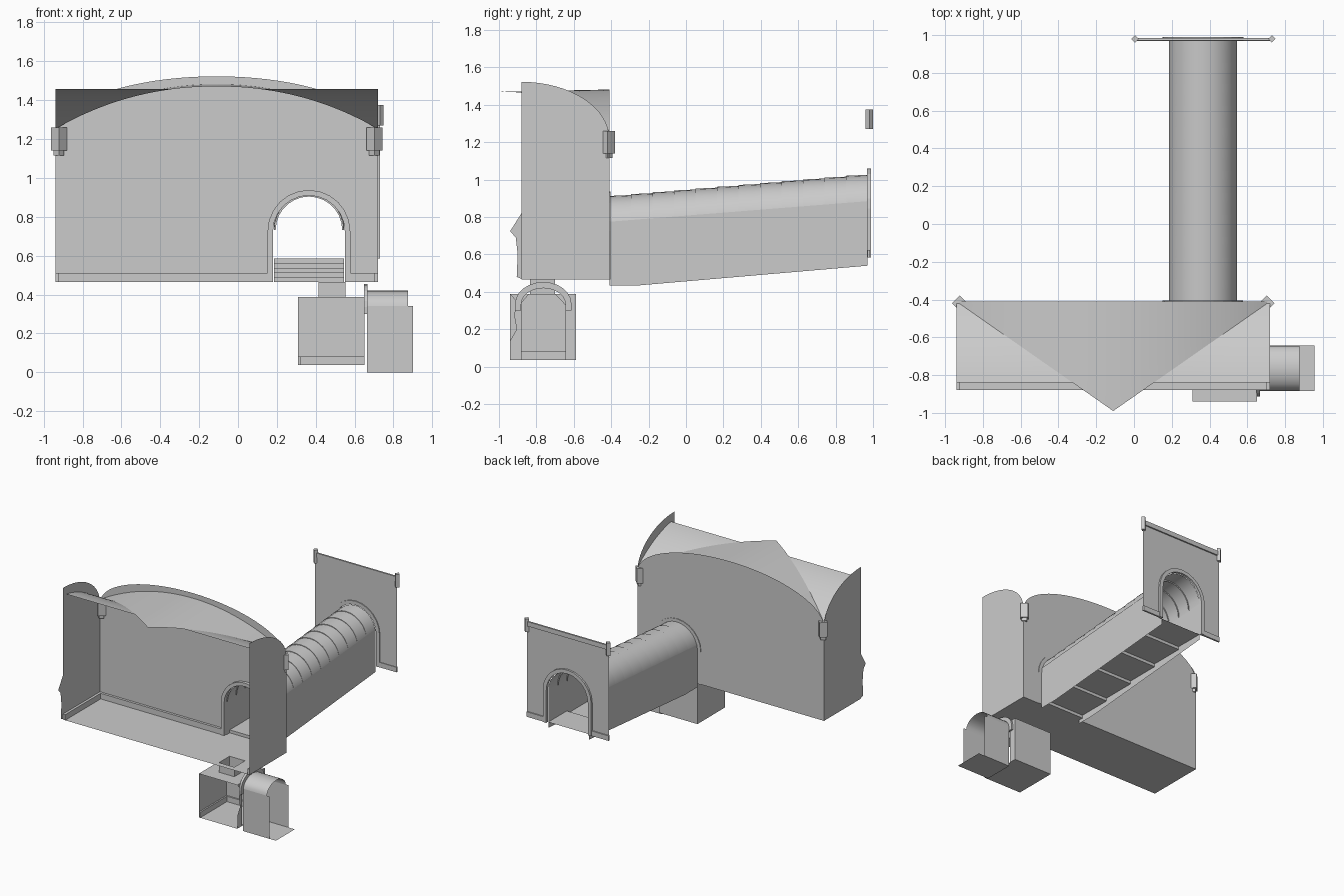
import bpy
from math import sin, cos, pi, sqrt

if "Cube" in bpy.data.objects:
    bpy.data.objects.remove(bpy.data.objects["Cube"])


def mesh(name, verts, faces, smooth=False):
    me = bpy.data.meshes.new(name)
    me.from_pydata(verts, [], faces)
    me.update()
    ob = bpy.data.objects.new(name, me)
    bpy.context.collection.objects.link(ob)
    for p in me.polygons:
        p.use_smooth = smooth
    return ob


def sheet(name, pts):
    return mesh(name, pts, [list(range(len(pts)))])


def grid(name, rows, smooth=False, closed=False):
    n = len(rows[0])
    verts = [p for r in rows for p in r]
    faces = []
    for i in range(len(rows) - 1):
        for j in range(n if closed else n - 1):
            k = (j + 1) % n
            faces.append((i*n + j, i*n + k, (i + 1)*n + k, (i + 1)*n + j))
    if closed:
        faces += [list(range(n)), list(range(len(verts) - n, len(verts)))]
    return mesh(name, verts, faces, smooth)


def box(name, a, b, turn=0):
    c = [(p + q)/2 for p, q in zip(a, b)]
    bpy.ops.mesh.primitive_cube_add(size=1, location=c, rotation=(0, 0, turn))
    ob = bpy.context.object
    ob.name = name
    ob.scale = [q - p for p, q in zip(a, b)]
    return ob


def arc(c, zs, r, h, n=12):
    return [(c - r*cos(pi*i/n), zs + h*sin(pi*i/n)) for i in range(n + 1)]


def door(c, zb, zs, r, h, n=12):
    return [(c - r, zb)] + arc(c, zs, r, h, n) + [(c + r, zb)]


def frame(name, c, zb, zs, ri, hi, w, d0, d1, along_x=False):
    # arched trim with a rectangular section
    rows = []
    for (a, z), (b, y) in zip(door(c, zb, zs, ri, hi), door(c, zb, zs, ri + w, hi + w)):
        sec = [(a, d0, z), (b, d0, y), (b, d1, y), (a, d1, z)]
        rows.append([(q, p, s) if along_x else (p, q, s) for p, q, s in sec])
    return grid(name, rows, closed=True)


X0, X1, XC = -0.94, 0.72, -0.11
YF, YB, ZF = -0.88, -0.41, 0.465
DC = 0.365  # doorway centre

# hall walls
pts = [(X0, ZF)] + door(DC, ZF, 0.725, 0.185, 0.185) + [(X1, ZF)]
pts += arc(XC, 1.22, 0.83, 0.303, 40)[::-1]
sheet("hall_back_wall", [(x, YB, z) for x, z in pts])
for x, side in ((X0, "left"), (X1, "right")):
    top = [(YB - 0.47*(1 - cos(pi/2*i/16)), 1.22 + 0.303*sin(pi/2*i/16)) for i in range(17)]
    sheet("hall_wall_" + side, [(x, y, z) for y, z in [(YF, ZF), (YB, ZF)] + top])
    box("baseboard_" + side, (min(x, x + (0.02 if x < 0 else -0.02)), YF, ZF),
        (max(x, x + (0.02 if x < 0 else -0.02)), YB, 0.51))
sheet("broken_wall_edge", [(X0, y, z) for y, z in
      [(-0.88, 0.47), (-0.905, 0.48), (-0.9, 0.6), (-0.91, 0.69), (-0.94, 0.725), (-0.88, 0.82)]])
box("baseboard_back_left", (X0, YB - 0.02, ZF), (DC - 0.2, YB, 0.51))
box("baseboard_back_right", (DC + 0.2, YB - 0.02, ZF), (X1, YB, 0.51))
frame("hall_door_frame", DC, ZF, 0.725, 0.185, 0.185, 0.028, -0.435, -0.405)


# hall floor with a square shaft hole
def ring_floor(name, x0, x1, y0, y1, z, hx0, hx1, hy0, hy1):
    o = [(x0, y0, z), (x1, y0, z), (x1, y1, z), (x0, y1, z)]
    h = [(hx0, hy0, z), (hx1, hy0, z), (hx1, hy1, z), (hx0, hy1, z)]
    mesh(name, o + h, [(i, (i + 1) % 4, 4 + (i + 1) % 4, 4 + i) for i in range(4)])


HOLE = (0.415, 0.552, -0.835, -0.70)
ring_floor("hall_floor", X0, X1, YF, YB, ZF, *HOLE)
shaft = [(HOLE[0], HOLE[2]), (HOLE[1], HOLE[2]), (HOLE[1], HOLE[3]), (HOLE[0], HOLE[3]), (HOLE[0], HOLE[2])]
grid("shaft", [[(x, y, z) for x, y in shaft] for z in (0.385, ZF)])


# groin vault: back cell and two side cells meeting along diagonals
def vz(t):
    r = 1.61
    return 1.25 + 0.232 - r + sqrt(r*r - (0.83*(1 - t))**2)


N = 24
rows = []
for i in range(2*N + 1):
    t = 1 - abs(i/N - 1)
    x = X0 + 1.66*i/(2*N)
    rows.append([(x, YB - 0.58*t*s, vz(t) - 0.012*t*s) for s in (0, 0.25, 0.5, 0.75, 1)])
grid("vault_back_cell", rows, True)
for x, sg, side in ((X0, 1, "left"), (X1, -1, "right")):
    rows = []
    for i in range(19):
        t = 0.741*i/18
        rows.append([(x + sg*0.83*t*s, YB - 0.58*t, vz(t) - 0.012*t) for s in (0, 0.5, 1)])
    grid("vault_cell_" + side, rows, True)
    # corner corbels
    cx, cy = x + sg*0.018, YB - 0.01
    box("corbel_" + side, (cx - .029, cy - .029, 1.14), (cx + .029, cy + .029, 1.26), pi/4)
    box("corbel_foot_" + side, (cx - .019, cy - .019, 1.115), (cx + .019, cy + .019, 1.15), pi/4)

# sloping corridor: side walls, stepped vault, stairs
Y0, Y1 = -0.41, 0.97
for x, side in ((DC - 0.18, "left"), (DC + 0.18, "right")):
    sheet("corridor_wall_" + side, [(x, y, z) for y, z in
          [(Y0, 0.435), (-0.25, 0.435), (Y1, 0.54), (Y1, 0.885), (Y0, 0.775)]])
step = (Y1 - Y0)/12
for i in range(12):
    a, zs = Y0 + step*i, 0.733 + 0.0098*i
    rows = [[(x, y, z) for x, z in arc(DC, zs + dz, 0.18, 0.18, 14)]
            for y, dz in ((a, 0), (a + step, 0.005))]
    rows.insert(0, [(DC + (x - DC)*0.95, a, zs + (z - zs)*0.95) for x, _, z in rows[0]])
    ob = grid("corridor_vault_%02d" % i, rows)
    for k, p in enumerate(ob.data.polygons):
        p.use_smooth = k >= 14
prof, z = [(Y0, ZF)], ZF
for i in range(5):
    y = Y0 + 0.04 + 0.276*i
    prof += [(y, z), (y, z + 0.024)]
    z += 0.024
prof.append((Y1, z))
grid("corridor_stairs", [[(x, y, z) for y, z in prof] for x in (DC - 0.18, DC + 0.18)])

# far end panel
PX0, PX1, PY = 0.0, 0.73, 0.975
pts = [(PX0, 0.585)] + door(DC, 0.585, 0.845, 0.185, 0.185) + [(PX1, 0.585), (PX1, 1.35), (PX0, 1.35)]
sheet("end_panel", [(x, PY, z) for x, z in pts])
frame("end_door_frame", DC, 0.585, 0.845, 0.185, 0.185, 0.03, 0.968, 0.99)
box("end_cornice", (PX0, 0.972, 1.315), (PX1, 0.986, 1.352))
box("end_base_left", (PX0, 0.97, 0.585), (DC - 0.2, 0.984, 0.625))
box("end_base_right", (DC + 0.2, 0.97, 0.585), (PX1, 0.984, 0.625))
for x in (PX0 + 0.005, PX1 - 0.0):
    box("end_corbel", (x - .014, PY - .009, 1.27), (x + .014, PY + .018, 1.375), pi/4)

# cellar room under the hall
CX0, CX1, CY0, CY1, CZ0, CZ1 = 0.31, 0.652, -0.94, -0.588, 0.037, 0.388
sheet("cellar_floor", [(CX0, CY0, CZ0), (CX1, CY0, CZ0), (CX1, CY1, CZ0), (CX0, CY1, CZ0)])
ring_floor("cellar_ceiling", CX0, CX1, CY0, CY1, CZ1, *HOLE)
sheet("cellar_back_wall", [(CX0, CY1, CZ0), (CX1, CY1, CZ0), (CX1, CY1, CZ1), (CX0, CY1, CZ1)])
sheet("cellar_left_wall", [(CX0, CY0, CZ0), (CX0, CY1, CZ0), (CX0, CY1, CZ1), (CX0, CY0, CZ1)])
PC = -0.763
pts = [(CY1, CZ0), (CY1, CZ1)] + [(-0.70, CZ1)] + [(-0.645, 0.33), (-0.645, CZ0)]
sheet("cellar_right_wall", [(CX1, y, z) for y, z in pts])
sheet("cellar_broken_edge", [(CX1, y, z) for y, z in
      [(-0.88, CZ0), (-0.88, 0.34), (-0.84, CZ1), (-0.94, CZ1), (-0.9, 0.34), (-0.92, 0.28),
       (-0.905, 0.2), (-0.94, 0.14), (-0.94, CZ0)]])
box("cellar_base_back", (CX0, CY1 - 0.012, CZ0), (CX1, CY1, 0.08))
box("cellar_base_left", (CX0, CY0, CZ0), (CX0 + 0.012, CY1, 0.08))

# side passage with vault and open floor
frame("passage_arch", PC, 0.3, 0.335, 0.118, 0.085, 0.033, 0.648, 0.666, True)
for y in (PC - 0.12, PC + 0.12):
    sheet("passage_wall", [(0.664, y, 0), (0.9, y, 0), (0.9, y, 0.34), (0.664, y, 0.34)])
grid("passage_vault", [[(x, y, z) for y, z in arc(PC, 0.335, 0.12, 0.085)] for x in (0.664, 0.875)], True)
sheet("passage_floor", [(0.664, PC - .12, 0), (0.955, PC - .12, 0), (0.955, PC + .12, 0), (0.664, PC + .12, 0)])
